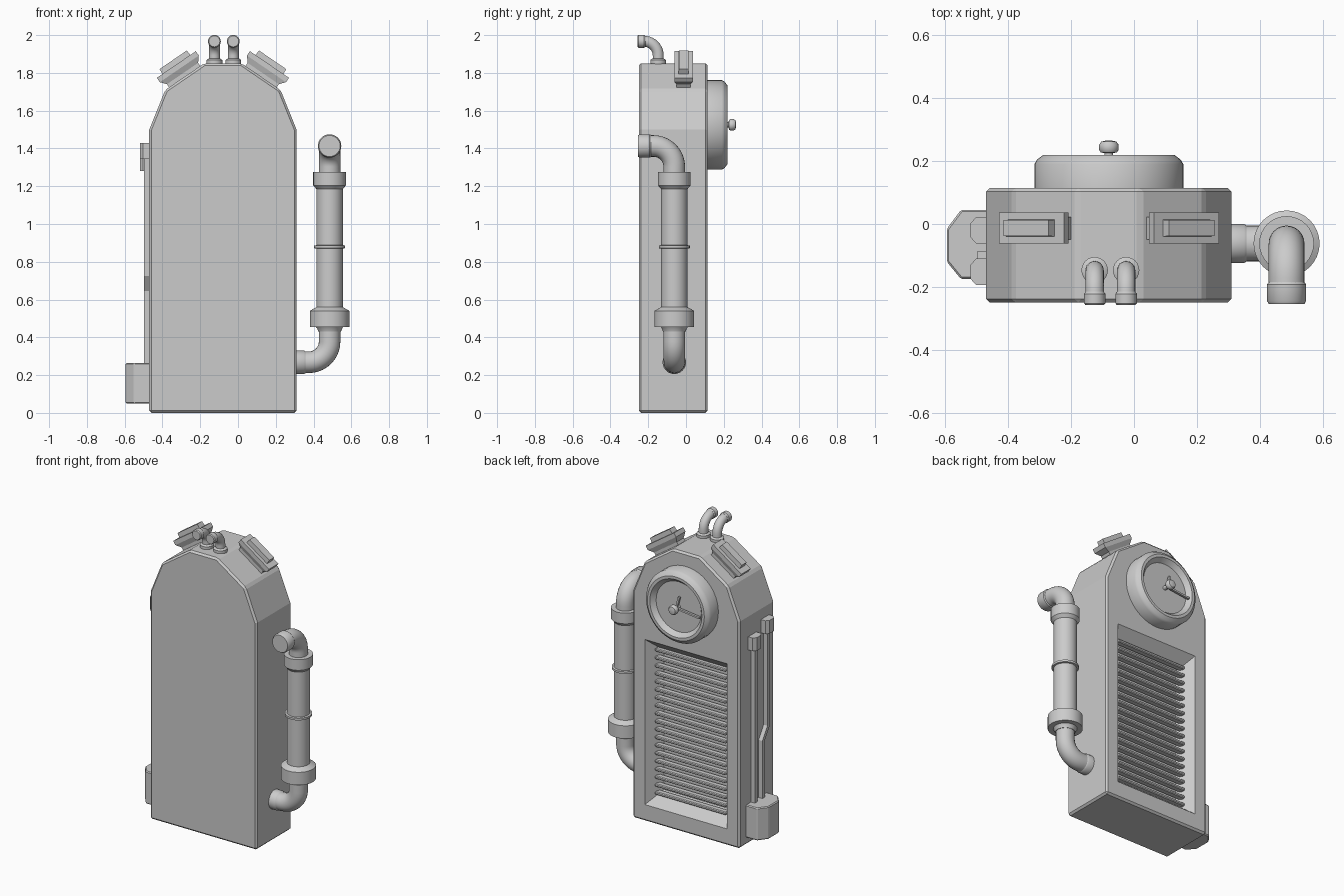
import bpy, bmesh, math
from math import sin, cos, pi
from mathutils import Vector, Matrix

if "Cube" in bpy.data.objects:
    bpy.data.objects.remove(bpy.data.objects["Cube"])

CX = -0.08  # cabinet centre line


def loft(name, rings, smooth=False, bevel=0.0):
    """Skin a list of equal-length point rings and cap both ends."""
    bm = bmesh.new()
    vs = [[bm.verts.new(p) for p in r] for r in rings]
    n = len(rings[0])
    for a, b in zip(vs, vs[1:]):
        for i in range(n):
            bm.faces.new((a[i], a[(i + 1) % n], b[(i + 1) % n], b[i]))
    bm.faces.new(vs[0][::-1])
    bm.faces.new(vs[-1])
    bmesh.ops.recalc_face_normals(bm, faces=bm.faces)
    me = bpy.data.meshes.new(name)
    bm.to_mesh(me)
    bm.free()
    ob = bpy.data.objects.new(name, me)
    bpy.context.collection.objects.link(ob)
    select(ob)
    if bevel:
        m = ob.modifiers.new("bevel", 'BEVEL')
        m.width, m.segments = bevel, 1
    if smooth:
        bpy.ops.object.shade_smooth_by_angle(angle=math.radians(35))
    return ob


def select(ob):
    bpy.ops.object.select_all(action='DESELECT')
    ob.select_set(True)
    bpy.context.view_layer.objects.active = ob


def lathe(name, profile, origin, axis, sides=32):
    """Turn (distance along axis, radius) pairs around an axis."""
    rot = Vector((0, 0, 1)).rotation_difference(Vector(axis)).to_matrix()
    o = Vector(origin)
    rings = [[o + rot @ Vector((r * cos(2 * pi * i / sides), r * sin(2 * pi * i / sides), h))
              for i in range(sides)] for h, r in profile]
    return loft(name, rings, True)


def rect(x, y, hx, hy, z):
    return [(x - hx, y - hy, z), (x + hx, y - hy, z), (x + hx, y + hy, z), (x - hx, y + hy, z)]


def box(name, x, y, z, bevel=0.0):
    cx, cy, hx, hy = sum(x) / 2, sum(y) / 2, (x[1] - x[0]) / 2, (y[1] - y[0]) / 2
    return loft(name, [rect(cx, cy, hx, hy, h) for h in z], bevel=bevel)


def elbow(name, start, corner, end, bend, radius):
    """Round pipe with one quarter-turn bend."""
    s, c, e = Vector(start), Vector(corner), Vector(end)
    d1, d2 = (s - c).normalized(), (e - c).normalized()
    ctr = c + (d1 + d2) * bend
    path = [s] + [ctr - d2 * bend * cos(t) - d1 * bend * sin(t)
                  for t in (pi / 2 * k / 10 for k in range(11))] + [e]
    side = d1.cross(d2)
    rings = []
    for i, p in enumerate(path):
        t = (path[min(i + 1, len(path) - 1)] - path[max(i - 1, 0)]).normalized()
        if i < 2:
            t = -d1
        elif i > len(path) - 3:
            t = d2
        up = side.cross(t)
        rings.append([p + (side * cos(a) + up * sin(a)) * radius
                      for a in (2 * pi * k / 24 for k in range(24))])
    return loft(name, rings, True)


# Cabinet with clipped shoulders
half = [(0.39, 0), (0.39, 1.50), (0.305, 1.71), (0.10, 1.85)]
outline = [(CX + x, z) for x, z in half] + [(CX - x, z) for x, z in reversed(half)]
body = loft("cabinet", [[(x, y, z) for x, z in outline] for y in (-0.25, 0.115)], bevel=0.012)

# Tapered opening cut in the back
def opening(y, hx, z0, z1):
    return [(CX - hx, y, z0), (CX + hx, y, z0), (CX + hx, y, z1), (CX - hx, y, z1)]

cutter = loft("opening_cutter", [opening(0.015, 0.23, 0.19, 1.11), opening(0.115, 0.30, 0.11, 1.20),
                                 opening(0.15, 0.30, 0.11, 1.20)])
cutter.hide_render = True
cut = body.modifiers.new("opening", 'BOOLEAN')
cut.object, cut.operation, cut.solver = cutter, 'DIFFERENCE', 'EXACT'
select(body)
for m in ("bevel", "opening"):
    bpy.ops.object.modifier_apply(modifier=m)
bpy.data.objects.remove(cutter)

# Grille slats
for i in range(19):
    z = 0.18 + i * 0.0525
    box(f"slat_{i + 1}", (CX - 0.26, CX + 0.26), (0.03, 0.07), (z - 0.01, z + 0.01), 0.005)

# Dial on the back: rim, knob and two hands
DZ = 1.525
lathe("dial", [(0.10, 0.237), (0.19, 0.237), (0.205, 0.228), (0.22, 0.208), (0.22, 0.19),
               (0.19, 0.165), (0.19, 0.01)], (CX, 0, DZ), (0, 1, 0), 48)
lathe("dial_knob", [(0.185, 0.014), (0.225, 0.014), (0.228, 0.026), (0.236, 0.031), (0.252, 0.031),
                    (0.262, 0.024), (0.265, 0.01)], (CX, 0, DZ), (0, 1, 0), 24)
for name, length, angle in (("long_hand", 0.17, pi + 0.12), ("short_hand", 0.08, pi / 2 + 0.25)):
    hand = box(name, (0, length), (0.205, 0.22), (-0.006, 0.006))
    hand.data.transform(Matrix.Translation((CX, 0, DZ)) @ Matrix.Rotation(-angle, 4, 'Y'))

# Flared vents on both shoulders
slope = math.atan2(0.14, 0.205)
for side, label in ((1, "right"), (-1, "left")):
    place = Matrix.Translation((CX + side * 0.2025, -0.013, 1.78)) @ Matrix.Rotation(side * slope, 4, 'Y')
    vent = loft(f"{label}_vent", [rect(0, 0, 0.10, 0.036, -0.02), rect(0, 0, 0.10, 0.036, 0.02),
                                  rect(0, 0, 0.125, 0.049, 0.05), rect(0, 0, 0.125, 0.049, 0.078)])
    cap = loft(f"{label}_vent_cap", [rect(0, 0, 0.09, 0.027, 0.07), rect(0, 0, 0.087, 0.025, 0.108)])
    for ob in (vent, cap):
        ob.data.transform(place)

# Two small bent pipes on top
for i, x in enumerate((-0.125, -0.025)):
    elbow(f"top_pipe_{i + 1}", (x, -0.147, 1.84), (x, -0.147, 1.967), (x, -0.25, 1.967), 0.075, 0.029)
    lathe(f"top_pipe_flange_{i + 1}", [(1.845, 0.042), (1.868, 0.042), (1.876, 0.03)], (x, -0.147, 0), (0, 0, 1), 24)
    lathe(f"top_pipe_end_{i + 1}", [(0.215, 0.029), (0.222, 0.034), (0.252, 0.034), (0.258, 0.029)],
          (x, 0, 1.967), (0, -1, 0), 24)

# Large side pipe: straight run with collars, elbows at both ends
PX, PY = 0.485, -0.062
lathe("side_pipe", [(0.43, 0.06), (0.445, 0.065), (0.455, 0.072), (0.455, 0.105), (0.54, 0.105), (0.56, 0.07),
                    (0.87, 0.07), (0.872, 0.082), (0.886, 0.082), (0.888, 0.07), (1.185, 0.07),
                    (1.205, 0.087), (1.275, 0.087), (1.275, 0.055)], (PX, PY, 0), (0, 0, 1))
elbow("upper_elbow", (PX, PY, 1.26), (PX, PY, 1.413), (PX, -0.24, 1.413), 0.11, 0.057)
lathe("upper_elbow_end", [(0.185, 0.057), (0.192, 0.062), (0.245, 0.062), (0.255, 0.056)],
      (PX, 0, 1.413), (0, -1, 0))
elbow("lower_elbow", (PX, PY, 0.45), (PX, PY, 0.268), (0.30, PY, 0.268), 0.11, 0.057)
lathe("lower_elbow_collar", [(0.30, 0.062), (0.35, 0.062), (0.358, 0.057)], (0, PY, 0.268), (1, 0, 0))

# Junction box on the left
plan = [(-0.46, 0.045), (-0.55, 0.045), (-0.595, -0.015), (-0.595, -0.12), (-0.55, -0.175), (-0.46, -0.175)]
loft("junction_box", [[(x, y, z) for x, y in plan] for z in (0.05, 0.265)], bevel=0.006)

# Two conduits with end caps rising from the box
def conduit(name, stops):
    loft(name, [rect(-0.48, y, 0.018, 0.014, z) for y, z in stops])

conduit("conduit_1", [(-0.02, 0.25), (-0.02, 1.30)])
conduit("conduit_2", [(-0.10, 0.25), (-0.10, 0.645), (-0.152, 0.725), (-0.152, 1.36)])
for i, (y, z) in enumerate(((-0.02, 1.28), (-0.152, 1.343))):
    cap = [(-0.46, y + 0.042), (-0.502, y + 0.042), (-0.52, y + 0.022),
           (-0.52, y - 0.022), (-0.502, y - 0.042), (-0.46, y - 0.042)]
    loft(f"conduit_cap_{i + 1}", [[(px, py, h) for px, py in cap] for h in (z, z + 0.087)])
